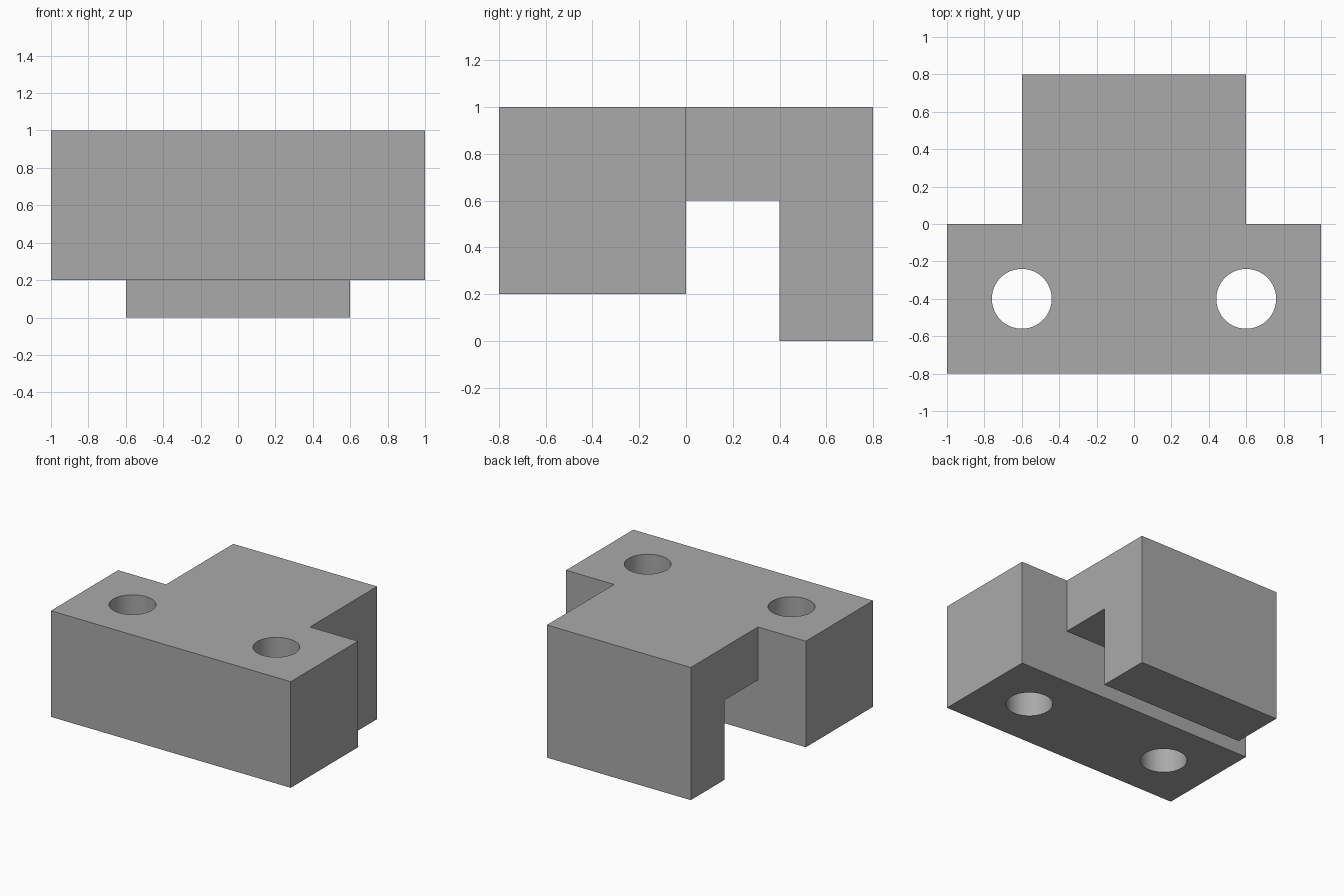
import bpy
import bmesh
import math
from mathutils import Vector

cube = bpy.data.objects.get("Cube")
if cube:
    bpy.data.objects.remove(cube, do_unlink=True)

GREY = (0.4, 0.4, 0.4, 1.0)
grey = bpy.data.materials.new("plain grey")
grey.use_nodes = True
grey.diffuse_color = GREY
grey.node_tree.nodes["Principled BSDF"].inputs["Base Color"].default_value = GREY


def extrude_profile(name, points, direction):
    """Solid made by sweeping a flat outline along a direction."""
    bm = bmesh.new()
    face = bm.faces.new([bm.verts.new(p) for p in points])
    swept = bmesh.ops.extrude_face_region(bm, geom=[face])["geom"]
    verts = [v for v in swept if isinstance(v, bmesh.types.BMVert)]
    bmesh.ops.translate(bm, verts=verts, vec=Vector(direction))
    bmesh.ops.recalc_face_normals(bm, faces=bm.faces)
    mesh = bpy.data.meshes.new(name)
    bm.to_mesh(mesh)
    bm.free()
    mesh.materials.append(grey)
    obj = bpy.data.objects.new(name, mesh)
    bpy.context.collection.objects.link(obj)
    return obj


def combine(target, tool, operation):
    """Apply an exact boolean and discard the helper."""
    tool.hide_render = True
    mod = target.modifiers.new(operation.lower(), "BOOLEAN")
    mod.operation = operation
    mod.solver = "EXACT"
    mod.object = tool
    bpy.context.view_layer.objects.active = target
    bpy.ops.object.modifier_apply(modifier=mod.name)
    bpy.data.objects.remove(tool, do_unlink=True)


# Wide front block
block = extrude_profile(
    "clamp_block",
    [(-1, -0.8, 0.2), (1, -0.8, 0.2), (1, 0, 0.2), (-1, 0, 0.2)],
    (0, 0, 0.8))

# Narrower hooked jaw behind it
hook_profile = [(0, 1), (0, 0.6), (0.4, 0.6), (0.4, 0), (0.8, 0), (0.8, 1)]
hook = extrude_profile("rear_hook", [(-0.6, y, z) for y, z in hook_profile], (1.2, 0, 0))
combine(block, hook, "UNION")

# Two vertical bolt holes
SIDES = 64
for x in (-0.6, 0.6):
    angles = [math.tau * i / SIDES for i in range(SIDES)]
    ring = [(x + 0.16 * math.cos(a), -0.4 + 0.16 * math.sin(a), 0) for a in angles]
    combine(block, extrude_profile("bolt_hole_cutter", ring, (0, 0, 1.2)), "DIFFERENCE")

# Smooth hole walls, crisp edges everywhere else
bpy.ops.object.select_all(action="DESELECT")
block.select_set(True)
bpy.context.view_layer.objects.active = block
bpy.ops.object.shade_smooth_by_angle(angle=math.radians(30))
